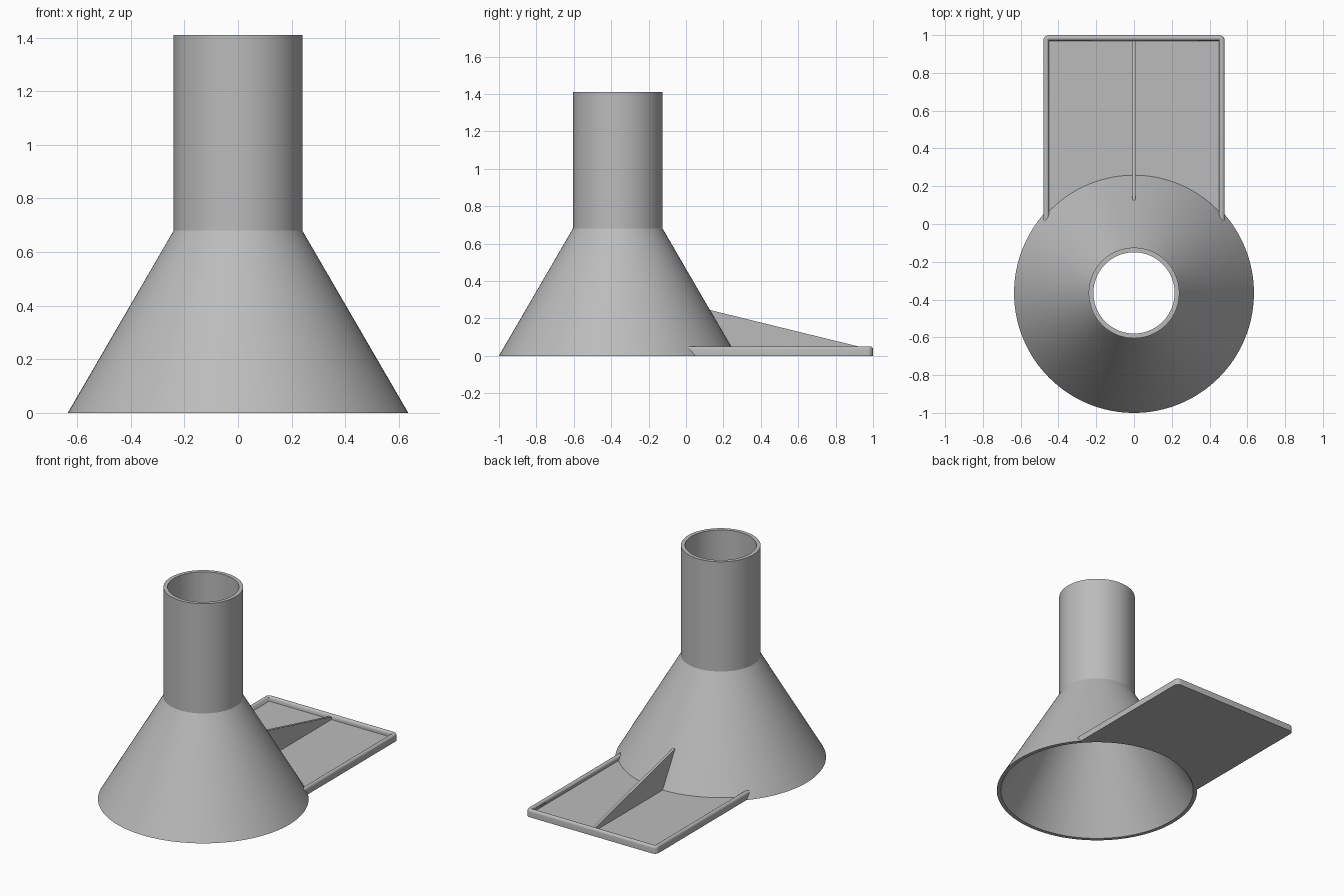
import bpy, bmesh, math
from mathutils import Vector

if "Cube" in bpy.data.objects:
    bpy.data.objects.remove(bpy.data.objects["Cube"], do_unlink=True)

AXIS_Y = -0.365      # centre line of the funnel
SLOPE = 0.395 / 0.68  # flare of the cone

grey = bpy.data.materials.new("plain grey")
grey.use_nodes = True
grey.diffuse_color = (0.5, 0.5, 0.5, 1)
grey.node_tree.nodes["Principled BSDF"].inputs["Base Color"].default_value = (0.5, 0.5, 0.5, 1)


def finish(name, bm):
    bmesh.ops.remove_doubles(bm, verts=bm.verts, dist=1e-5)
    bmesh.ops.recalc_face_normals(bm, faces=bm.faces)
    mesh = bpy.data.meshes.new(name)
    bm.to_mesh(mesh)
    bm.free()
    mesh.materials.append(grey)
    ob = bpy.data.objects.new(name, mesh)
    bpy.context.collection.objects.link(ob)
    return ob


def activate(ob):
    bpy.ops.object.select_all(action='DESELECT')
    ob.select_set(True)
    bpy.context.view_layer.objects.active = ob


def smooth(ob):
    activate(ob)
    bpy.ops.object.shade_smooth_by_angle(angle=math.radians(28))


def revolve(name, profile, steps=128):
    """Spin a closed (radius, z) profile around the funnel axis."""
    bm = bmesh.new()
    rings = []
    for i in range(steps):
        a = math.tau * i / steps
        rings.append([bm.verts.new((r * math.cos(a), AXIS_Y + r * math.sin(a), z))
                      for r, z in profile])
    n = len(profile)
    for i in range(steps):
        a, b = rings[i], rings[(i + 1) % steps]
        for j in range(n):
            k = (j + 1) % n
            bm.faces.new((a[j], b[j], b[k], a[k]))
    return finish(name, bm)


def prism(name, points, offset):
    """Extrude a flat polygon by an offset vector."""
    bm = bmesh.new()
    face = bm.faces.new([bm.verts.new(p) for p in points])
    out = bmesh.ops.extrude_face_region(bm, geom=[face], use_keep_orig=True)
    bmesh.ops.translate(bm, vec=offset,
                        verts=[v for v in out["geom"] if isinstance(v, bmesh.types.BMVert)])
    return finish(name, bm)


# Hollow funnel: flared skirt with a straight neck
funnel = revolve("funnel", [(0.635, 0), (0.24, 0.68), (0.24, 1.41),
                            (0.215, 1.41), (0.215, 0.68), (0.61, 0)])
smooth(funnel)

# Tray floor
floor = prism("tray_floor", [(-0.45, -0.1, 0), (0.45, -0.1, 0),
                             (0.45, 0.97, 0), (-0.45, 0.97, 0)], Vector((0, 0, 0.02)))

# Sloping rib in the middle of the tray
rib = prism("support_rib", [(-0.009, 0, 0.01), (-0.009, 0.97, 0.01),
                            (-0.009, 0.97, 0.038), (-0.009, 0, 0.276)], Vector((0.018, 0, 0)))

# Round-topped rim swept around three sides, with rounded outer corners
section = [(0, 0), (0.03, 0)]
for i in range(9):
    a = math.pi * i / 8
    section.append((0.015 + 0.015 * math.cos(a), 0.035 + 0.015 * math.sin(a)))
path = [(0.45, -0.1, 0)]
for x, start in ((0.45, 0), (-0.45, 90)):
    path += [(x, 0.97, math.radians(start + 90 * i / 8)) for i in range(9)]
path.append((-0.45, -0.1, math.pi))

bm = bmesh.new()
rings = [[bm.verts.new((x + w * math.cos(a), y + w * math.sin(a), z)) for w, z in section]
         for x, y, a in path]
for a, b in zip(rings, rings[1:]):
    for j in range(len(section)):
        k = (j + 1) % len(section)
        bm.faces.new((a[j], b[j], b[k], a[k]))
bm.faces.new(rings[0])
bm.faces.new(rings[-1])
rim = finish("tray_rim", bm)

# Trim the tray parts where they enter the funnel wall
bm = bmesh.new()
bmesh.ops.create_cone(bm, cap_ends=True, segments=128,
                      radius1=0.625 + 0.1 * SLOPE, radius2=0.625 - 0.6 * SLOPE, depth=0.7)
bmesh.ops.translate(bm, verts=bm.verts, vec=(0, AXIS_Y, 0.25))
cutter = finish("funnel_cutter", bm)
cutter.hide_render = True
for ob in (floor, rib, rim):
    activate(ob)
    mod = ob.modifiers.new("trim", 'BOOLEAN')
    mod.operation = 'DIFFERENCE'
    mod.solver = 'EXACT'
    mod.object = cutter
    bpy.ops.object.modifier_apply(modifier=mod.name)
    smooth(ob)
bpy.data.objects.remove(cutter, do_unlink=True)
